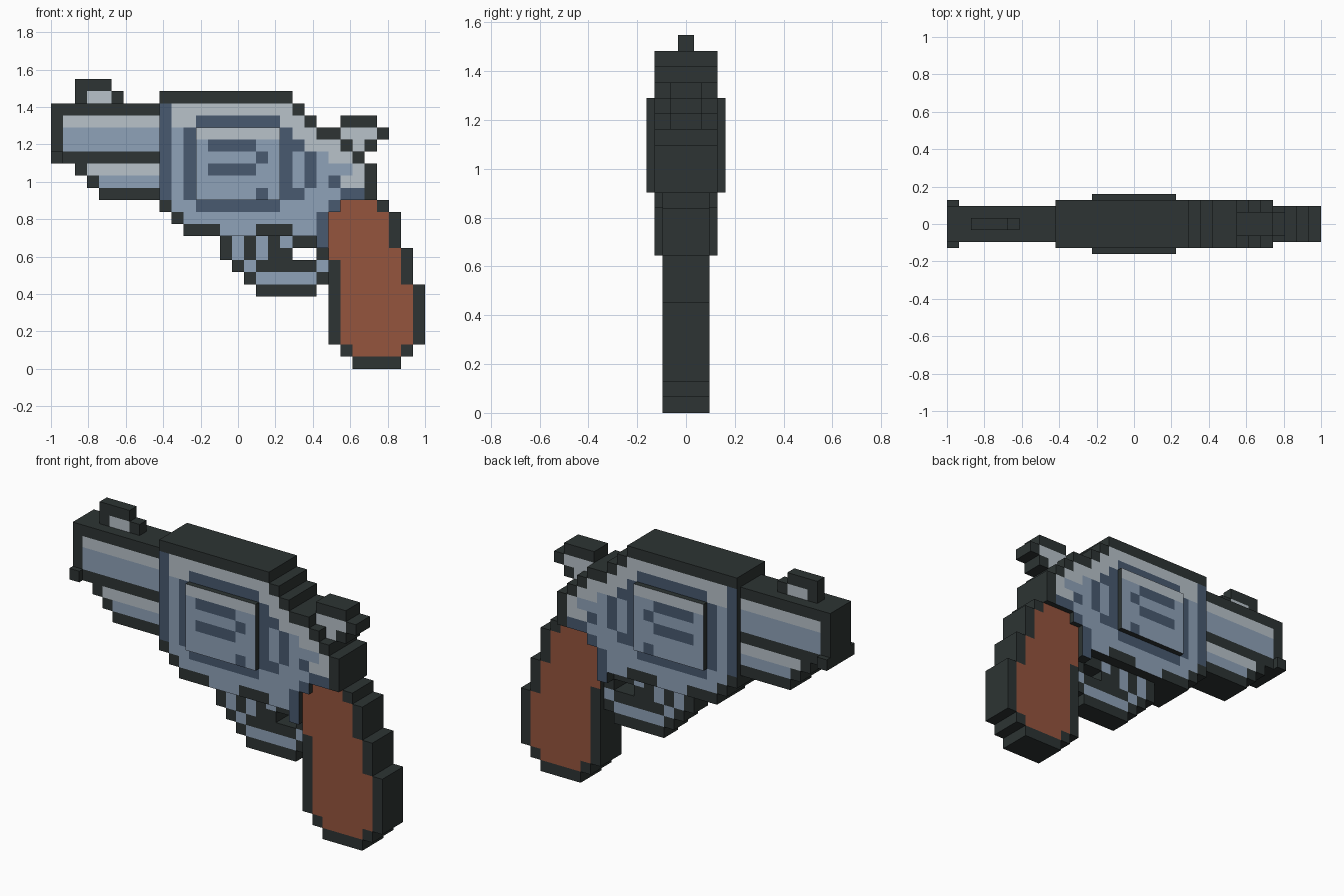
import bpy, bmesh

if "Cube" in bpy.data.objects:
    bpy.data.objects.remove(bpy.data.objects["Cube"])

P = 2 / 31  # size of one square of the block grid

COLOURS = {
    "dark": (0.026, 0.034, 0.033, 1),
    "slate": (0.065, 0.102, 0.162, 1),
    "blue": (0.275, 0.361, 0.479, 1),
    "light": (0.479, 0.539, 0.591, 1),
    "wood": (0.301, 0.089, 0.048, 1),
}
NAMES = list(COLOURS)
MATS = []
for n, c in COLOURS.items():
    m = bpy.data.materials.new(n)
    m.diffuse_color = c
    m.use_nodes = True
    m.node_tree.nodes["Principled BSDF"].inputs["Base Color"].default_value = m.diffuse_color
    MATS.append(m)


def squares(rects):
    """All grid squares in rectangles (first col, last col, first row, last row)."""
    for c0, c1, r0, r1 in rects:
        for c in range(c0, c1 + 1):
            for r in range(r0, r1 + 1):
                yield c, r


def part(name, half, shape, **paint):
    """Extrude a stepped silhouette to +-half squares; paint only its two flat sides."""
    cells = {s: 0 for s in squares(shape)}
    for colour, rects in paint.items():
        for s in squares(rects):
            if s in cells:
                cells[s] = NAMES.index(colour)
    bm = bmesh.new()
    verts = {}

    def v(c, r, side):
        key = (c, r, side)
        if key not in verts:
            verts[key] = bm.verts.new((c * P - 1, side * half * P, r * P))
        return verts[key]

    for (c, r), idx in cells.items():
        loop = [(c, r), (c + 1, r), (c + 1, r + 1), (c, r + 1)]
        bm.faces.new([v(*p, -1) for p in loop]).material_index = idx
        bm.faces.new([v(*p, 1) for p in reversed(loop)]).material_index = idx
        # dark rim wherever the silhouette ends
        for i, (dc, dr) in enumerate([(0, -1), (1, 0), (0, 1), (-1, 0)]):
            if (c + dc, r + dr) not in cells:
                a, b = loop[i], loop[(i + 1) % 4]
                bm.faces.new([v(*a, -1), v(*a, 1), v(*b, 1), v(*b, -1)])
    me = bpy.data.meshes.new(name)
    bm.to_mesh(me)
    bm.free()
    for m in MATS:
        me.materials.append(m)
    bpy.context.collection.objects.link(bpy.data.objects.new(name, me))


# barrel, rod below it, muzzle lip and front sight
part("barrel", 1.5, [(0, 8, 18, 21), (1, 8, 17, 17)],
     light=[(1, 8, 20, 20)], blue=[(1, 8, 18, 19)])
part("barrel_rod", 1.5, [(2, 8, 16, 16), (3, 8, 15, 15), (4, 8, 14, 14)],
     light=[(3, 8, 16, 16)], blue=[(4, 8, 15, 15)])
part("muzzle_lip", 2, [(0, 0, 17, 17)])
part("front_sight", 0.5, [(2, 4, 23, 23), (2, 5, 22, 22)], light=[(3, 4, 22, 22)])

# main frame
part("frame", 2,
     [(9, 19, 22, 22), (9, 20, 21, 21), (9, 21, 20, 20), (9, 23, 19, 19),
      (9, 24, 18, 18), (9, 25, 17, 17), (9, 26, 14, 16), (9, 23, 13, 13),
      (10, 22, 12, 12), (11, 22, 11, 11), (22, 22, 10, 10)],
     blue=[(10, 22, 13, 18), (10, 10, 19, 19), (11, 21, 12, 12), (14, 16, 11, 11),
           (20, 21, 11, 11), (23, 23, 14, 16), (24, 24, 16, 16)],
     light=[(10, 19, 21, 21), (10, 11, 20, 20), (19, 20, 20, 20), (20, 21, 19, 19),
            (21, 23, 18, 18), (23, 24, 17, 17), (25, 25, 16, 16), (24, 25, 15, 15)],
     slate=[(9, 9, 14, 21), (12, 18, 20, 20), (11, 11, 14, 19), (19, 19, 14, 19),
            (12, 18, 13, 13), (20, 20, 18, 18), (21, 21, 15, 17), (20, 20, 14, 14),
            (23, 23, 15, 15), (24, 25, 14, 14), (23, 23, 13, 13), (22, 22, 10, 12)])

# raised cylinder block with slots
part("cylinder", 2.5, [(12, 18, 14, 19)],
     light=[(12, 18, 19, 19)], blue=[(12, 18, 14, 18)],
     slate=[(13, 16, 18, 18), (17, 17, 17, 17), (13, 16, 16, 16), (17, 17, 14, 14)])

# hammer
part("hammer", 1, [(24, 26, 20, 20), (24, 27, 19, 19), (24, 26, 18, 18)],
     light=[(24, 26, 19, 19), (25, 25, 18, 18)])

# trigger and its guard
part("trigger_guard", 1,
     [(14, 21, 10, 10), (14, 19, 9, 9), (22, 22, 9, 9), (15, 22, 8, 8),
      (16, 22, 7, 7), (17, 21, 6, 6)],
     blue=[(15, 15, 9, 10), (17, 17, 9, 10), (19, 19, 10, 10), (16, 16, 8, 8),
           (22, 22, 8, 8), (17, 21, 7, 7)])

# grip
part("grip", 1.5,
     [(24, 27, 13, 13), (23, 28, 10, 12), (23, 29, 7, 9), (23, 30, 2, 6),
      (24, 29, 1, 1), (25, 28, 0, 0)],
     wood=[(24, 26, 13, 13), (23, 27, 10, 12), (23, 28, 9, 9), (24, 28, 7, 8),
           (24, 29, 2, 6), (25, 28, 1, 1)])
